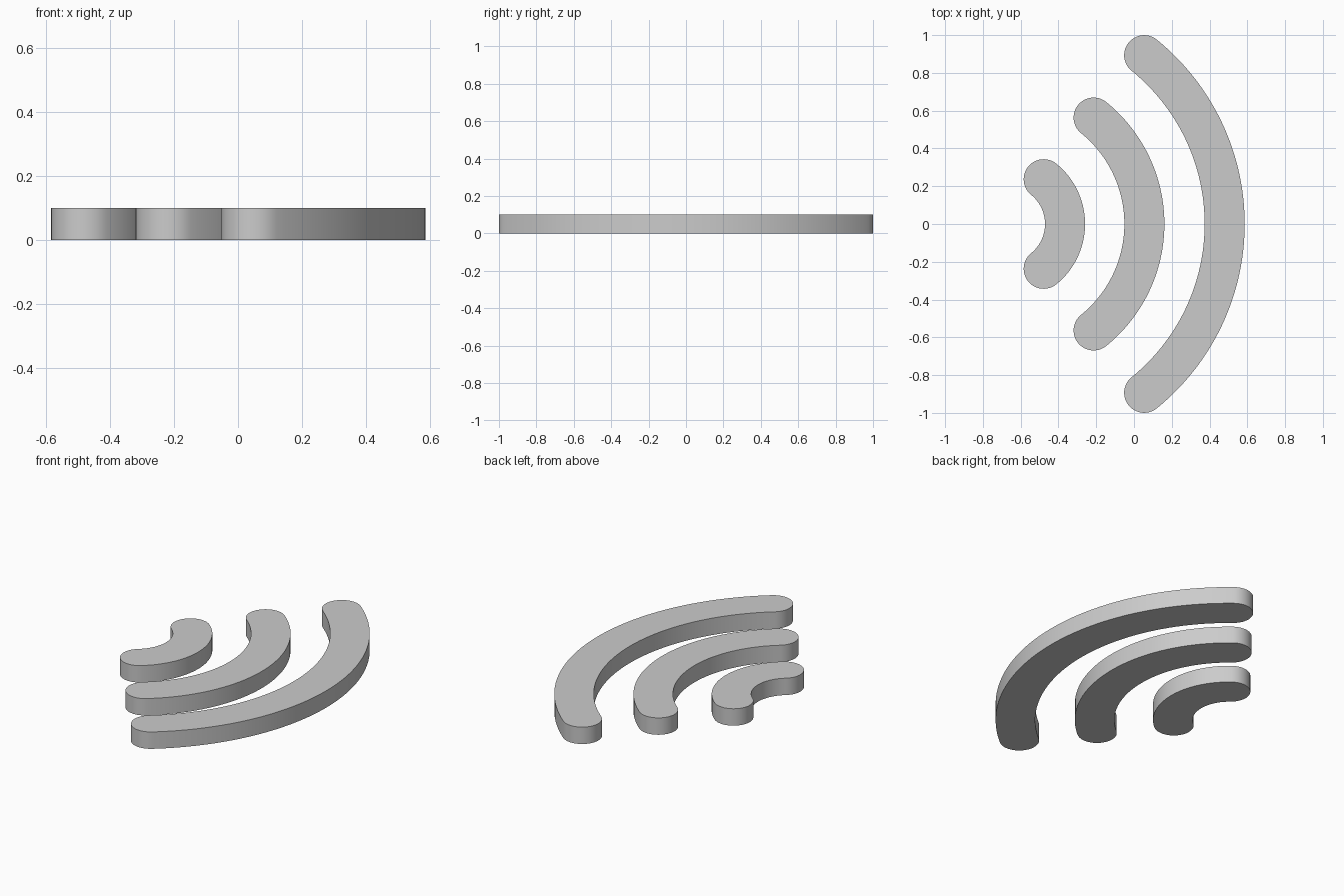
import bpy, bmesh
from math import sin, cos, pi, radians

cube = bpy.data.objects.get("Cube")
if cube:
    bpy.data.objects.remove(cube)

CENTRE_X = -0.67
SPREAD = radians(51)
HALF_WIDTH = 0.106
HEIGHT = 0.1

grey = bpy.data.materials.new("mid_grey")
grey.use_nodes = True
colour = (0.6, 0.6, 0.6, 1)
grey.diffuse_color = colour
grey.node_tree.nodes["Principled BSDF"].inputs["Base Color"].default_value = colour


def arc(cx, cy, radius, start, end, steps):
    """Points along a circular arc, both ends included."""
    angles = [start + (end - start) * i / steps for i in range(steps + 1)]
    return [(cx + radius * cos(a), cy + radius * sin(a)) for a in angles]


def wave_band(name, radius, steps):
    """Curved bar with round ends, extruded upward from the ground."""
    ex, ey = CENTRE_X + radius * cos(SPREAD), radius * sin(SPREAD)
    outline = arc(CENTRE_X, 0, radius + HALF_WIDTH, -SPREAD, SPREAD, steps)
    outline += arc(ex, ey, HALF_WIDTH, SPREAD, SPREAD + pi, 24)[1:-1]
    outline += arc(CENTRE_X, 0, radius - HALF_WIDTH, SPREAD, -SPREAD, steps)
    outline += arc(ex, -ey, HALF_WIDTH, pi - SPREAD, 2 * pi - SPREAD, 24)[1:-1]

    bm = bmesh.new()
    base = bm.faces.new([bm.verts.new((x, y, 0)) for x, y in outline])
    top = bmesh.ops.extrude_face_region(bm, geom=[base], use_keep_orig=True)
    verts = [g for g in top["geom"] if isinstance(g, bmesh.types.BMVert)]
    bmesh.ops.translate(bm, verts=verts, vec=(0, 0, HEIGHT))
    bmesh.ops.recalc_face_normals(bm, faces=bm.faces)
    mesh = bpy.data.meshes.new(name)
    bm.to_mesh(mesh)
    bm.free()
    mesh.materials.append(grey)

    obj = bpy.data.objects.new(name, mesh)
    bpy.context.collection.objects.link(obj)
    bpy.ops.object.select_all(action="DESELECT")
    obj.select_set(True)
    bpy.context.view_layer.objects.active = obj
    bpy.ops.object.shade_smooth_by_angle(angle=radians(30))


# Three concentric bands, smallest to largest
wave_band("inner_band", 0.305, 32)
wave_band("middle_band", 0.725, 48)
wave_band("outer_band", 1.15, 64)
